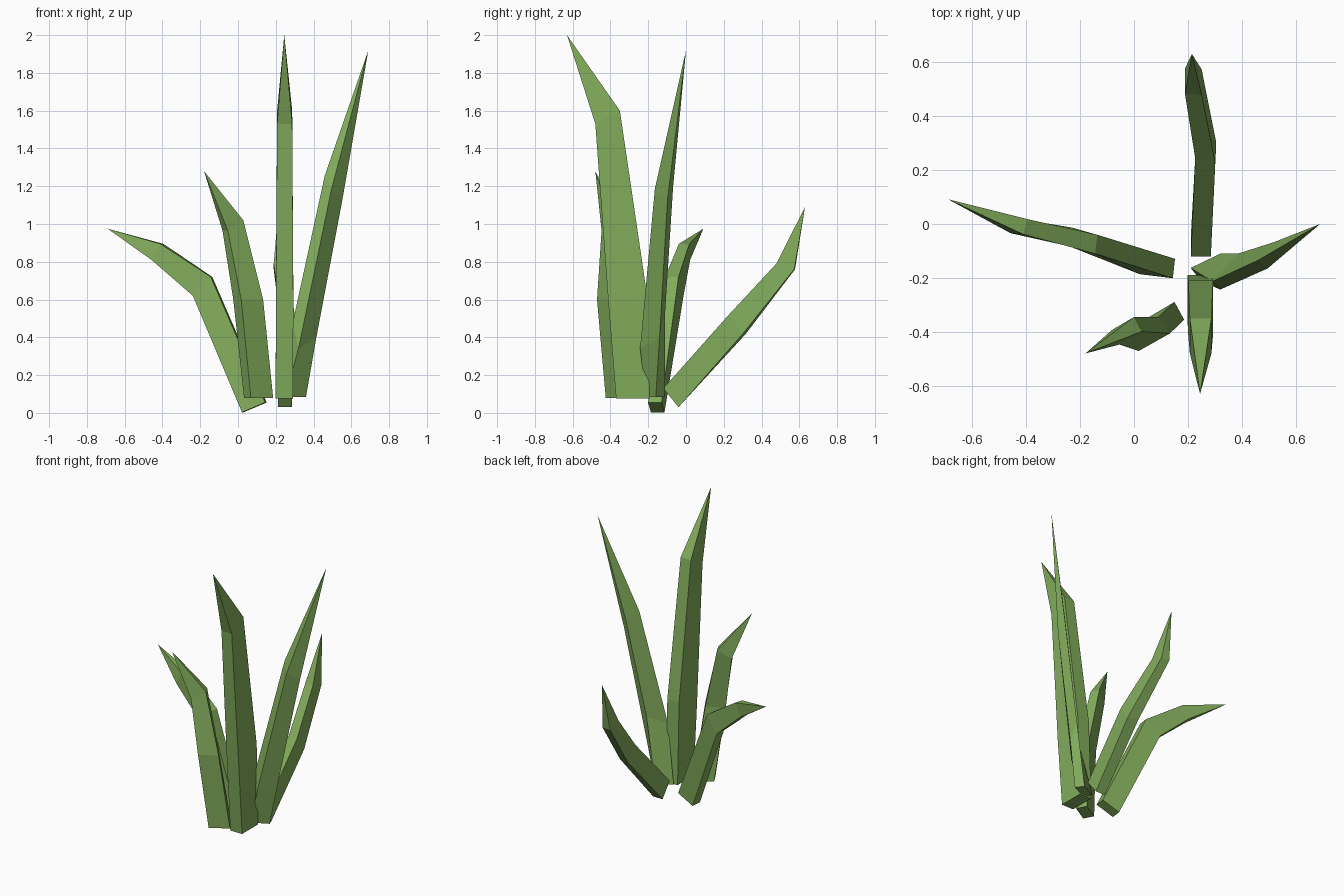
import bpy, bmesh
from mathutils import Vector as V

green = bpy.data.materials.new("leaf_green")
green.diffuse_color = (0.22, 0.41, 0.105, 1)


def blade(name, rings, tip):
    """Four-sided leaf. Each ring: middle of inner edge, middle of outer edge, half-width vector."""
    bm = bmesh.new()
    loops = []
    for inner, outer, half in rings:
        i, o, h = V(inner), V(outer), V(half)
        loops.append([bm.verts.new(p) for p in (i - h, i + h, o + h, o - h)])
    bm.faces.new(loops[0])
    for a, b in zip(loops, loops[1:]):
        for k in range(4):
            n = (k + 1) % 4
            bm.faces.new((a[k], a[n], b[n], b[k]))
    top = bm.verts.new(tip)
    for k in range(4):
        bm.faces.new((loops[-1][k], loops[-1][(k + 1) % 4], top))
    bmesh.ops.recalc_face_normals(bm, faces=bm.faces)
    me = bpy.data.meshes.new(name)
    bm.to_mesh(me)
    bm.free()
    me.materials.append(green)
    bpy.context.collection.objects.link(bpy.data.objects.new(name, me))


# tall front leaf
blade("front_leaf", [
    ((0.245, -0.19, 0.075), (0.245, -0.37, 0.075), (0.046, 0, 0)),
    ((0.247, -0.21, 0.65), (0.247, -0.41, 0.57), (0.046, 0, 0)),
    ((0.247, -0.35, 1.60), (0.247, -0.48, 1.53), (0.040, 0, 0)),
], (0.245, -0.63, 2.0))

# tall twisted right leaf
blade("right_leaf", [
    ((0.230, -0.188, 0.085), (0.340, -0.135, 0.085), (0.020, -0.025, 0)),
    ((0.305, -0.228, 0.41), (0.400, -0.125, 0.47), (0.015, -0.015, -0.07)),
    ((0.477, -0.150, 1.22), (0.535, -0.083, 1.165), (0.018, -0.015, -0.035)),
], (0.69, 0.0, 1.92))

# back leaf
blade("back_leaf", [
    ((0.248, -0.12, 0.13), (0.248, -0.04, 0.03), (0.037, 0, 0)),
    ((0.264, 0.235, 0.52), (0.268, 0.31, 0.42), (0.037, -0.008, 0)),
    ((0.220, 0.48, 0.79), (0.220, 0.575, 0.76), (0.031, -0.002, 0)),
], (0.215, 0.63, 1.09))

# drooping left leaf
blade("left_leaf", [
    ((0.148, -0.165, 0.055), (0.025, -0.150, 0.003), (0.004, 0.036, 0)),
    ((-0.140, -0.075, 0.72), (-0.235, -0.048, 0.62), (0.004, 0.035, 0)),
    ((-0.403, -0.010, 0.895), (-0.450, -0.006, 0.81), (0.008, 0.028, 0)),
], (-0.69, 0.092, 0.975))

# front left leaf
blade("front_left_leaf", [
    ((0.168, -0.322, 0.08), (0.050, -0.392, 0.08), (0.018, -0.033, 0)),
    ((0.112, -0.375, 0.60), (-0.004, -0.440, 0.60), (0.021, -0.031, 0)),
    ((0.014, -0.372, 1.02), (-0.068, -0.420, 0.965), (0.014, -0.027, 0)),
], (-0.18, -0.48, 1.28))
